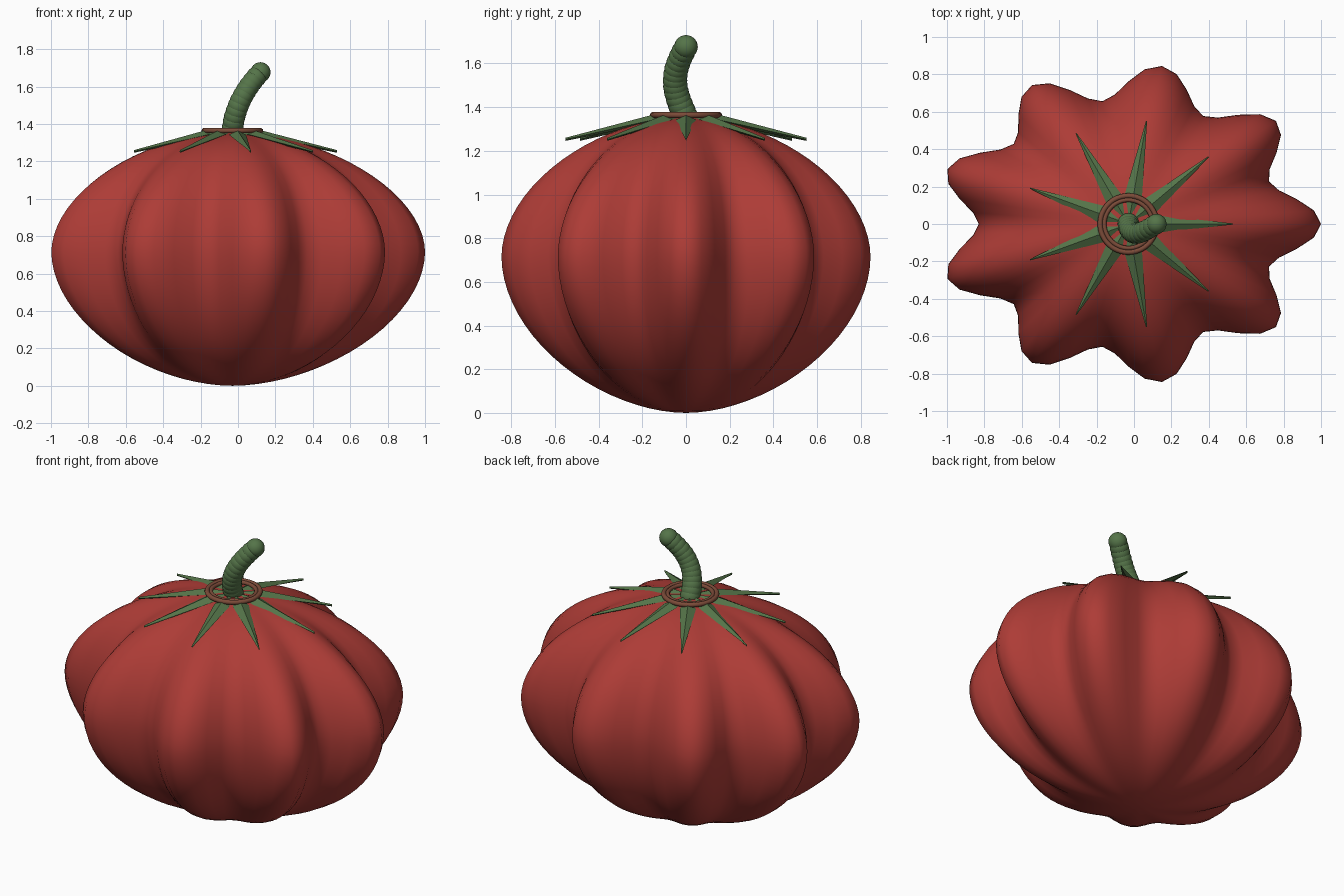
import bpy, bmesh, math
from mathutils import Matrix, Vector

if "Cube" in bpy.data.objects:
    bpy.data.objects.remove(bpy.data.objects["Cube"])

CX = -0.03          # axis of the fruit
LOBES = 9


def material(name, rgb):
    m = bpy.data.materials.new(name)
    m.diffuse_color = (*rgb, 1)
    m.use_nodes = True
    m.node_tree.nodes["Principled BSDF"].inputs["Base Color"].default_value = m.diffuse_color
    return m


RED = material("red skin", (0.42, 0.045, 0.037))
GREEN = material("leaf green", (0.09, 0.175, 0.066))
BROWN = material("rim brown", (0.2, 0.07, 0.04))


def finish(bm, name, mat, smooth=True):
    bmesh.ops.recalc_face_normals(bm, faces=bm.faces)
    me = bpy.data.meshes.new(name)
    bm.to_mesh(me)
    bm.free()
    me.materials.append(mat)
    for p in me.polygons:
        p.use_smooth = smooth
    ob = bpy.data.objects.new(name, me)
    bpy.context.collection.objects.link(ob)
    return ob


# Fruit body: a sphere reshaped into nine lobes that fade towards the poles
POWER = 2 / 1.9
bm = bmesh.new()
bmesh.ops.create_uvsphere(bm, u_segments=72, v_segments=40, radius=1)
for v in bm.verts:
    ang = math.atan2(v.co.y, v.co.x)
    s = math.hypot(v.co.x, v.co.y) ** POWER
    h = math.copysign(abs(v.co.z) ** POWER, v.co.z)
    r = s * (0.915 + 0.115 * s * math.cos(LOBES * ang))
    v.co = (CX + r * math.cos(ang),
            r * math.sin(ang) * 0.833,
            0.715 + h * (0.64 if h > 0 else 0.715))
finish(bm, "fruit_body", RED)

# Leaves: one ridged spike on each lobe, with a small blunt tip
bm = bmesh.new()
for i in range(LOBES):
    rot = Matrix.Translation((CX, 0, 0)) @ Matrix.Rotation(math.tau * i / LOBES, 4, 'Z')

    def section(x, half, top, edge, keel):
        pts = ((x, 0, top), (x, half, edge), (x, 0, keel), (x, -half, edge))
        return [bm.verts.new(rot @ Vector(p)) for p in pts]

    rows = [section(0.05, 0.012, 1.36, 1.35, 1.34),
            section(0.16, 0.046, 1.364, 1.342, 1.325),
            section(0.56, 0.003, 1.26, 1.253, 1.246)]
    for a, b in zip(rows, rows[1:]):
        for j in range(4):
            k = (j + 1) % 4
            bm.faces.new((a[j], a[k], b[k], b[j]))
    bm.faces.new(rows[0])
    bm.faces.new(rows[-1])
finish(bm, "leaves", GREEN, smooth=False)


# Rim: two nested rings around the stem base
def ring(name, major, minor, z):
    bm = bmesh.new()
    n, k = 48, 10
    rows = []
    for i in range(n):
        a = math.tau * i / n
        row = []
        for j in range(k):
            b = math.tau * j / k
            d = major + minor * math.cos(b)
            row.append(bm.verts.new((CX + d * math.cos(a), d * math.sin(a),
                                     z + minor * math.sin(b))))
        rows.append(row)
    for i in range(n):
        for j in range(k):
            bm.faces.new((rows[i][j], rows[(i + 1) % n][j],
                          rows[(i + 1) % n][(j + 1) % k], rows[i][(j + 1) % k]))
    finish(bm, name, BROWN)


ring("outer_rim", 0.151, 0.014, 1.364)
ring("inner_rim", 0.129, 0.012, 1.364)

# Stem: overlapping beads along a bent path
bm = bmesh.new()
BEADS = 13
for i in range(BEADS):
    t = i / (BEADS - 1)
    pos = (CX + 0.15 * t ** 1.8, -0.05 * math.sin(math.pi * t),
           1.35 + 0.326 * (1.12 * t - 0.12 * t * t))
    bmesh.ops.create_uvsphere(bm, u_segments=24, v_segments=16,
                              radius=0.058 - 0.004 * t,
                              matrix=Matrix.Translation(pos))
finish(bm, "stem", GREEN)
